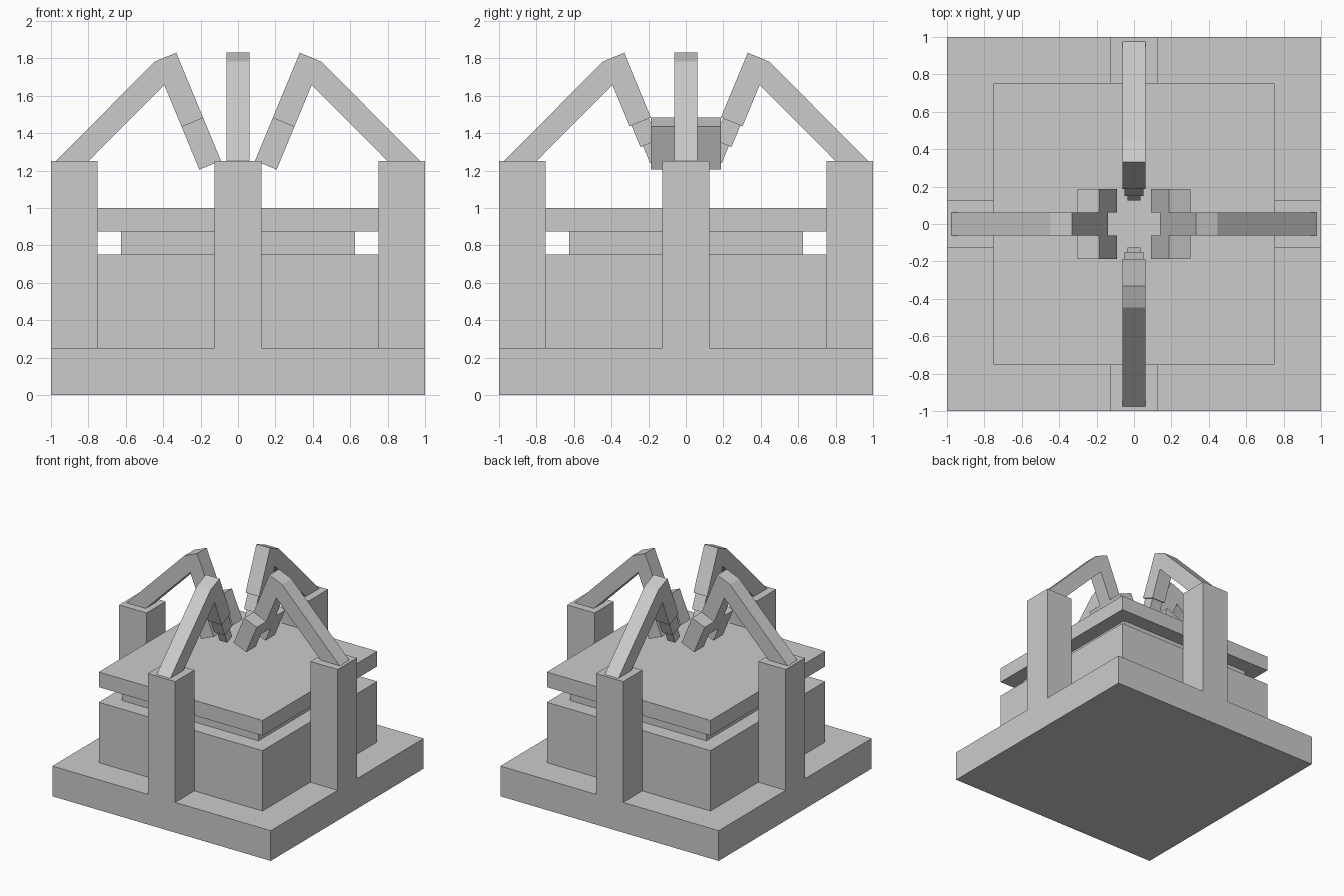
import bpy
import bmesh
from math import pi, sin, cos
from mathutils import Matrix, Vector

default = bpy.data.objects.get("Cube")
if default:
    bpy.data.objects.remove(default, do_unlink=True)

grey = bpy.data.materials.new("plain grey")
grey.use_nodes = True
grey.diffuse_color = (0.6, 0.6, 0.6, 1)
grey.node_tree.nodes["Principled BSDF"].inputs["Base Color"].default_value = (0.6, 0.6, 0.6, 1)


def prism(name, outline, near, far, angle=0):
    """Extrude an outline of (radius, height) points sideways, then turn it about z."""
    bm = bmesh.new()
    face = bm.faces.new([bm.verts.new((r, near, z)) for r, z in outline])
    side = bmesh.ops.extrude_face_region(bm, geom=[face])["geom"]
    moved = [v for v in side if isinstance(v, bmesh.types.BMVert)]
    bmesh.ops.translate(bm, verts=moved, vec=(0, far - near, 0))
    bmesh.ops.recalc_face_normals(bm, faces=bm.faces)
    bm.transform(Matrix.Rotation(angle, 4, "Z"))
    mesh = bpy.data.meshes.new(name)
    bm.to_mesh(mesh)
    bm.free()
    mesh.materials.append(grey)
    obj = bpy.data.objects.new(name, mesh)
    bpy.context.collection.objects.link(obj)
    return obj


def block(name, r0, r1, half, z0, z1, angle=0):
    return prism(name, [(r0, z0), (r1, z0), (r1, z1), (r0, z1)], -half, half, angle)


# Forearm axis: starts at the elbow and leans in towards the centre
LEAN = pi / 8
ELBOW = Vector((0.388, 1.806))
DOWN = Vector((-sin(LEAN), -cos(LEAN)))
OUT = Vector((cos(LEAN), -sin(LEAN)))
HALF = 0.0625


def on_forearm(along, across):
    return ELBOW + DOWN * along + OUT * across


def forearm_outline(start, end, half):
    return [on_forearm(start, -half), on_forearm(start, half),
            on_forearm(end, half), on_forearm(end, -half)]


def arm(name, length, angle):
    outline = [(0.975, 1.25), on_forearm(0, HALF), on_forearm(0, -HALF),
               on_forearm(length, -HALF), on_forearm(length, HALF),
               on_forearm(0.135, HALF), (0.8, 1.25)]
    prism(name, outline, -HALF, HALF, angle)


# Stacked base, body and table
block("base_slab", -1, 1, 1, 0, 0.25)
block("body", -0.75, 0.75, 0.75, 0.25, 0.75)
block("table_neck", -0.625, 0.625, 0.625, 0.75, 0.875)
block("table_top", -0.75, 0.75, 0.75, 0.875, 1)

# Four posts with bent arms
for i, where in enumerate(("left", "back", "right", "front")):
    angle = i * pi / 2
    block(where + "_post", 0.75, 1, 0.125, 0.25, 1.25, angle)
    if i % 2 == 0:
        # Gripper arm with two prongs
        arm(where + "_gripper_arm", 0.5, angle)
        for label, sign in (("a", 1), ("b", -1)):
            prism(where + "_prong_" + label, forearm_outline(0.375, 0.625, HALF),
                  sign * HALF, sign * 3 * HALF, angle)
    else:
        # Tool arm with a stepped nozzle
        arm(where + "_tool_arm", 0.375, angle)
        prism(where + "_nozzle", forearm_outline(0.375, 0.5, 0.05), -0.05, 0.05, angle)
        prism(where + "_nozzle_tip", forearm_outline(0.5, 0.6, 0.035), -0.035, 0.035, angle)
